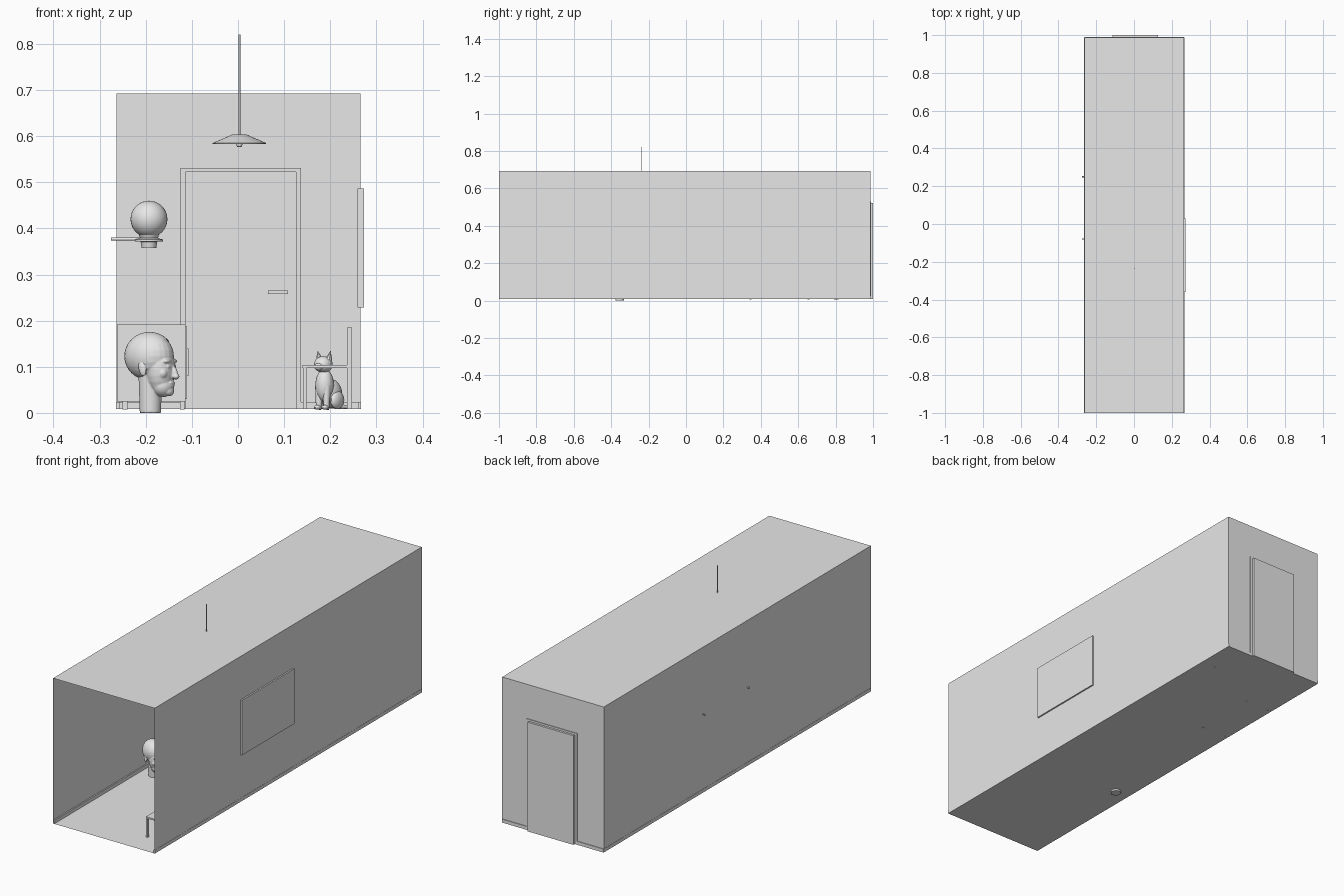
import bpy, bmesh, math
from mathutils import Matrix, Vector

if "Cube" in bpy.data.objects:
    bpy.data.objects.remove(bpy.data.objects["Cube"])

grey = bpy.data.materials.new("plain_grey")
grey.diffuse_color = (0.8, 0.8, 0.8, 1)
grey.use_nodes = True
grey.node_tree.nodes["Principled BSDF"].inputs["Base Color"].default_value = grey.diffuse_color


def finish(name, bm, smooth=False):
    me = bpy.data.meshes.new(name)
    bm.to_mesh(me)
    bm.free()
    me.materials.append(grey)
    ob = bpy.data.objects.new(name, me)
    bpy.context.collection.objects.link(ob)
    if smooth:
        bpy.ops.object.select_all(action='DESELECT')
        ob.select_set(True)
        bpy.context.view_layer.objects.active = ob
        bpy.ops.object.shade_smooth_by_angle(angle=math.radians(40))
    return ob


def add_box(bm, x0, x1, y0, y1, z0, z1):
    m = Matrix.Translation(((x0 + x1) / 2, (y0 + y1) / 2, (z0 + z1) / 2))
    m = m @ Matrix.Diagonal((x1 - x0, y1 - y0, z1 - z0, 1))
    return bmesh.ops.create_cube(bm, size=1, matrix=m)


def boxes(name, *dims):
    bm = bmesh.new()
    for d in dims:
        add_box(bm, *d)
    return finish(name, bm)


def add_ball(bm, c, r, tilt=0, seg=24):
    m = Matrix.Translation(c) @ Matrix.Rotation(tilt, 4, 'Y') @ Matrix.Diagonal((*r, 1))
    bmesh.ops.create_uvsphere(bm, u_segments=seg, v_segments=seg // 2, radius=1, matrix=m)


def add_rod(bm, a, b, r0, r1=None, seg=16):
    a, b = Vector(a), Vector(b)
    d = b - a
    m = Matrix.Translation((a + b) / 2) @ d.to_track_quat('Z', 'Y').to_matrix().to_4x4()
    bmesh.ops.create_cone(bm, cap_ends=True, segments=seg, radius1=r0,
                          radius2=r0 if r1 is None else r1, depth=d.length, matrix=m)


def lathe(name, profile, at, seg=32):
    bm = bmesh.new()
    vs = [bm.verts.new((r, 0, z)) for r, z in profile]
    es = [bm.edges.new(p) for p in zip(vs, vs[1:])]
    bmesh.ops.spin(bm, geom=vs + es, cent=(0, 0, 0), axis=(0, 0, 1),
                   angle=math.tau, steps=seg, use_duplicate=False)
    bmesh.ops.remove_doubles(bm, verts=bm.verts, dist=1e-5)
    bmesh.ops.recalc_face_normals(bm, faces=bm.faces)
    bmesh.ops.translate(bm, verts=bm.verts, vec=at)
    return finish(name, bm, True)


# Room shell: thin walls, floor and ceiling, open at the front
L, R, F, B, Z0, Z1 = -0.263, 0.266, -1.0, 0.987, 0.008, 0.692
bm = bmesh.new()
add_box(bm, L, R, F, B, Z0, Z1)
bmesh.ops.delete(bm, geom=[f for f in bm.faces if f.normal.y < -0.9], context='FACES')
bmesh.ops.reverse_faces(bm, faces=bm.faces)
finish("room_shell", bm)

# Skirting boards
boxes("skirting_boards",
      (L - 0.001, L + 0.006, F, B, Z0, 0.024), (R - 0.006, R + 0.001, F, B, Z0, 0.024),
      (L, -0.125, B - 0.006, B + 0.003, Z0, 0.024), (0.137, R, B - 0.006, B + 0.003, Z0, 0.024))

# Door with frame and lever handle
boxes("door_panel", (-0.114, 0.126, B - 0.003, 1.0, Z0, 0.522))
boxes("door_frame", (-0.125, -0.114, B - 0.008, B + 0.003, Z0, 0.531),
      (0.126, 0.137, B - 0.008, B + 0.003, Z0, 0.531),
      (-0.114, 0.126, B - 0.008, B + 0.003, 0.522, 0.531))
boxes("door_handle", (0.065, 0.108, B - 0.024, B - 0.018, 0.258, 0.265),
      (0.1, 0.107, B - 0.02, B, 0.258, 0.265))

# Picture on the right wall
boxes("wall_picture", (0.259, 0.273, -0.36, 0.03, 0.228, 0.487))

# Hanging lamp
PX, PY = 0.003, -0.237
bm = bmesh.new()
add_rod(bm, (PX, PY, 0.6), (PX, PY, 0.82), 0.0022)
finish("lamp_cord", bm, True)
lathe("lamp_shade", [(0.0, 0.603), (0.017, 0.603), (0.03, 0.597), (0.058, 0.585),
                     (0.058, 0.583), (0.03, 0.594), (0.0, 0.6)], (PX, PY, 0))
lathe("lamp_bulb", [(0.0, 0.576), (0.005, 0.577), (0.007, 0.583), (0.006, 0.596)], (PX, PY, 0))

# Wall lights with glass globes
for i, y in enumerate((-0.08, 0.25)):
    at = (-0.193, y, 0)
    bm = bmesh.new()
    add_rod(bm, (-0.275, y, 0.377), (-0.18, y, 0.377), 0.003)
    finish(f"wall_light_arm_{i}", bm, True)
    lathe(f"wall_light_cup_{i}", [(0, 0.358), (0.016, 0.358), (0.018, 0.371), (0.03, 0.372),
                                  (0.03, 0.376), (0.019, 0.379), (0.022, 0.386)], at)
    bm = bmesh.new()
    add_ball(bm, (-0.193, y, 0.42), (0.04, 0.04, 0.04), seg=32)
    finish(f"wall_light_globe_{i}", bm, True)

# Low cabinet with doors, handles and feet
C0, C1 = 0.33, 0.67
mid = (C0 + C1) / 2
boxes("cabinet_body", (-0.262, -0.114, C0, C1, 0.025, 0.192))
boxes("cabinet_doors", (-0.114, -0.111, C0 + 0.004, mid - 0.001, 0.03, 0.187),
      (-0.114, -0.111, mid + 0.001, C1 - 0.004, 0.03, 0.187))
boxes("cabinet_handles", *[(-0.111, -0.107, mid + s - 0.003, mid + s + 0.003, 0.08, 0.14)
                           for s in (-0.015, 0.015)])
boxes("cabinet_feet", *[(x, x + 0.01, y, y + 0.01, Z0 - 0.001, 0.026)
                        for x in (-0.25, -0.126) for y in (C0 + 0.01, C1 - 0.02)])

# Chair facing the left wall
Y0, Y1 = -0.885, -0.785
boxes("chair_seat", (0.14, 0.247, Y0, Y1, 0.097, 0.104))
boxes("chair_legs", *[(x, x + w, y, y + 0.009, Z0, top)
                      for x, w, top in ((0.141, 0.008, 0.098), (0.236, 0.011, 0.185))
                      for y in (Y0, Y1 - 0.009)])
boxes("chair_back", (0.238, 0.245, Y0 + 0.009, Y1 - 0.009, 0.14, 0.183))

# Sculpted head: blended volumes, turned a little toward the viewer
bm = bmesh.new()
add_ball(bm, (-0.002, 0, 0.123), (0.055, 0.044, 0.051))
add_ball(bm, (0.024, 0, 0.095), (0.032, 0.035, 0.056))
add_ball(bm, (0.03, 0, 0.058), (0.024, 0.026, 0.024))
add_ball(bm, (0.044, 0, 0.047), (0.011, 0.014, 0.011))
add_ball(bm, (0.058, 0, 0.087), (0.007, 0.0065, 0.016), -0.25)
add_ball(bm, (0.061, 0, 0.079), (0.008, 0.008, 0.006))
add_ball(bm, (0.051, 0, 0.065), (0.006, 0.012, 0.004))
add_ball(bm, (0.05, 0, 0.059), (0.006, 0.011, 0.004))
for s in (-1, 1):
    add_ball(bm, (0.047, s * 0.014, 0.112), (0.008, 0.015, 0.005))
    add_ball(bm, (0.049, s * 0.014, 0.1), (0.005, 0.008, 0.005))
    add_ball(bm, (0.0, s * 0.041, 0.096), (0.009, 0.005, 0.017), -0.2)
    add_ball(bm, (0.04, s * 0.02, 0.086), (0.01, 0.012, 0.012))
add_rod(bm, (0, 0, 0), (0, 0, 0.09), 0.023, 0.026, 32)
place = Matrix.Translation((-0.19, -0.355, 0)) @ Matrix.Rotation(math.radians(-25), 4, 'Z')
bm.transform(place)
head = finish("head_sculpture", bm)
mod = head.modifiers.new("blend", 'REMESH')
mod.mode, mod.voxel_size, mod.use_smooth_shade = 'VOXEL', 0.0018, True
mod = head.modifiers.new("soften", 'SMOOTH')
mod.iterations = 4

# Hair cap, lying just proud of the skull behind a slanted hairline
bm = bmesh.new()
add_ball(bm, (-0.002, 0, 0.123), (0.0565, 0.0455, 0.0525), seg=32)
bmesh.ops.bisect_plane(bm, geom=bm.verts[:] + bm.edges[:] + bm.faces[:],
                       plane_co=(0.022, 0, 0.13), plane_no=(1, 0, -0.55), clear_outer=True)
bm.transform(place)
finish("sculpture_hair", bm, True)

# Sitting cat near the door, facing the open end
bm = bmesh.new()
add_ball(bm, (0.03, 0, 0.06), (0.02, 0.02, 0.036), 0.0)
add_ball(bm, (0.008, 0, 0.042), (0.03, 0.023, 0.032), 0.35)
for s in (-1, 1):
    add_rod(bm, (0.038, s * 0.01, Z0 - 0.001), (0.036, s * 0.01, 0.06), 0.006, 0.009, 12)
    add_ball(bm, (0.042, s * 0.01, 0.012), (0.01, 0.007, 0.005), seg=16)
    add_ball(bm, (0.008, s * 0.018, 0.028), (0.022, 0.011, 0.02), seg=16)
add_rod(bm, (-0.012, 0, 0.014), (-0.035, 0.012, 0.013), 0.006, 0.004, 10)
cat_place = Matrix.Translation((0.205, 0.835, 0)) @ Matrix.Rotation(math.radians(-125), 4, 'Z')
bm.transform(cat_place)
finish("cat_body", bm, True)

bm = bmesh.new()
add_ball(bm, (0.035, 0, 0.105), (0.021, 0.02, 0.018))
add_ball(bm, (0.053, 0, 0.1), (0.009, 0.01, 0.008), seg=16)
for s in (-1, 1):
    add_rod(bm, (0.032, s * 0.012, 0.115), (0.032, s * 0.017, 0.134), 0.008, 0.0005, 8)
bm.transform(cat_place)
finish("cat_head", bm, True)
